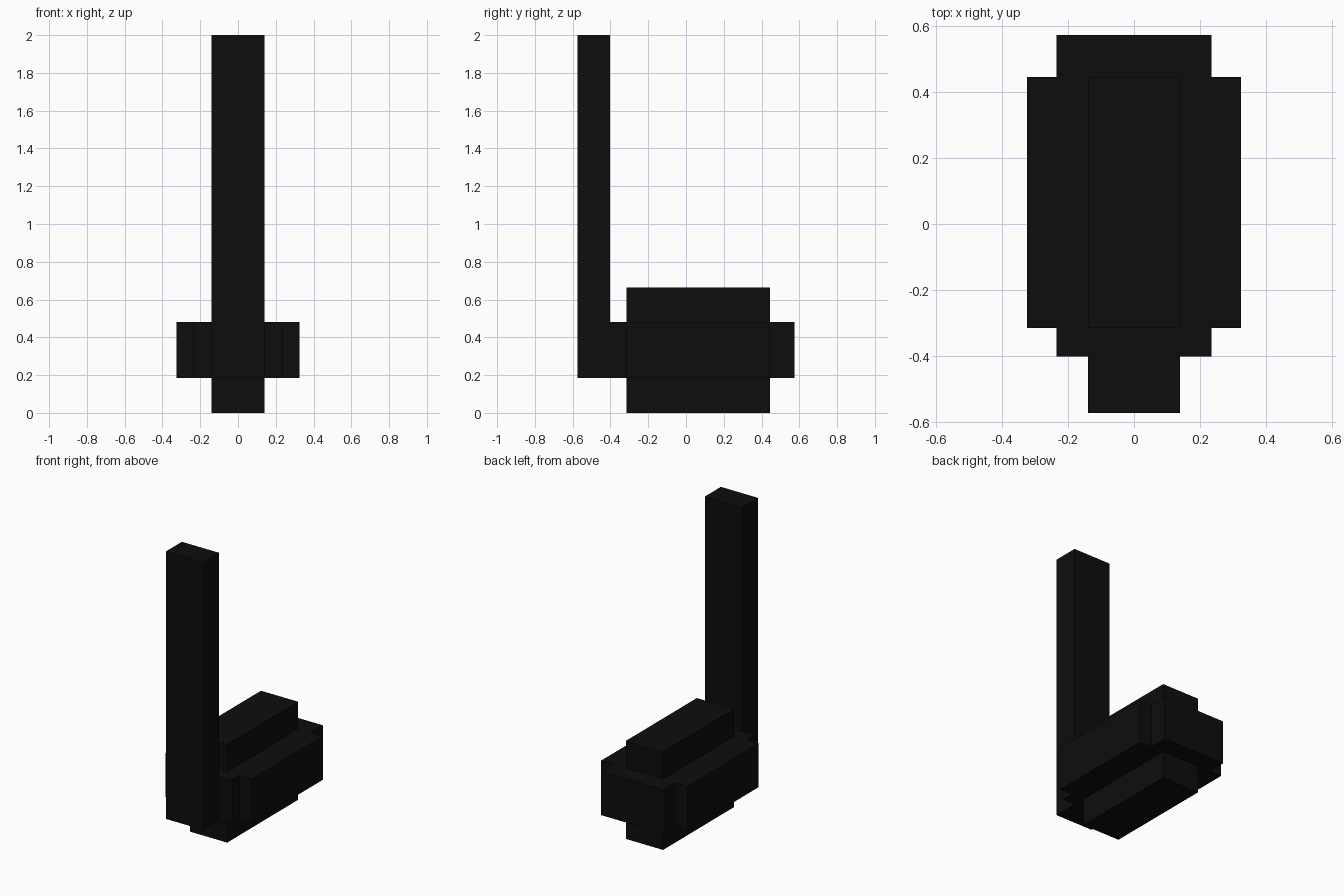
import bpy
import bmesh

cube = bpy.data.objects.get("Cube")
if cube:
    bpy.data.objects.remove(cube, do_unlink=True)

# Single near-black material
COLOR = (0.004, 0.004, 0.004, 1.0)
black = bpy.data.materials.new("black")
black.use_nodes = True
black.diffuse_color = COLOR
black.node_tree.nodes["Principled BSDF"].inputs["Base Color"].default_value = COLOR


def prism(name, half_outline, bottom, top):
    """Mirror a right-hand outline (front to back) across x and extrude it upward."""
    outline = half_outline + [(-x, y) for x, y in reversed(half_outline)]
    bm = bmesh.new()
    base = bm.faces.new([bm.verts.new((x, y, bottom)) for x, y in outline])
    extruded = bmesh.ops.extrude_face_region(bm, geom=[base], use_keep_orig=True)
    raised = [v for v in extruded["geom"] if isinstance(v, bmesh.types.BMVert)]
    bmesh.ops.translate(bm, verts=raised, vec=(0, 0, top - bottom))
    bmesh.ops.recalc_face_normals(bm, faces=bm.faces)
    mesh = bpy.data.meshes.new(name)
    bm.to_mesh(mesh)
    bm.free()
    mesh.materials.append(black)
    obj = bpy.data.objects.new(name, mesh)
    bpy.context.collection.objects.link(obj)
    return obj


def block(name, half_width, front, back, bottom, top):
    return prism(name, [(half_width, front), (half_width, back)], bottom, top)


# Body with stepped corners
prism("body", [(0.235, -0.402), (0.235, -0.316), (0.325, -0.316),
               (0.325, 0.446), (0.235, 0.446), (0.235, 0.574)], 0.185, 0.482)

# Narrow spine rising above and below the body
block("spine", 0.14, -0.316, 0.446, 0.0, 0.665)

# Tall upright post at the front
block("post", 0.14, -0.574, -0.402, 0.185, 2.0)
